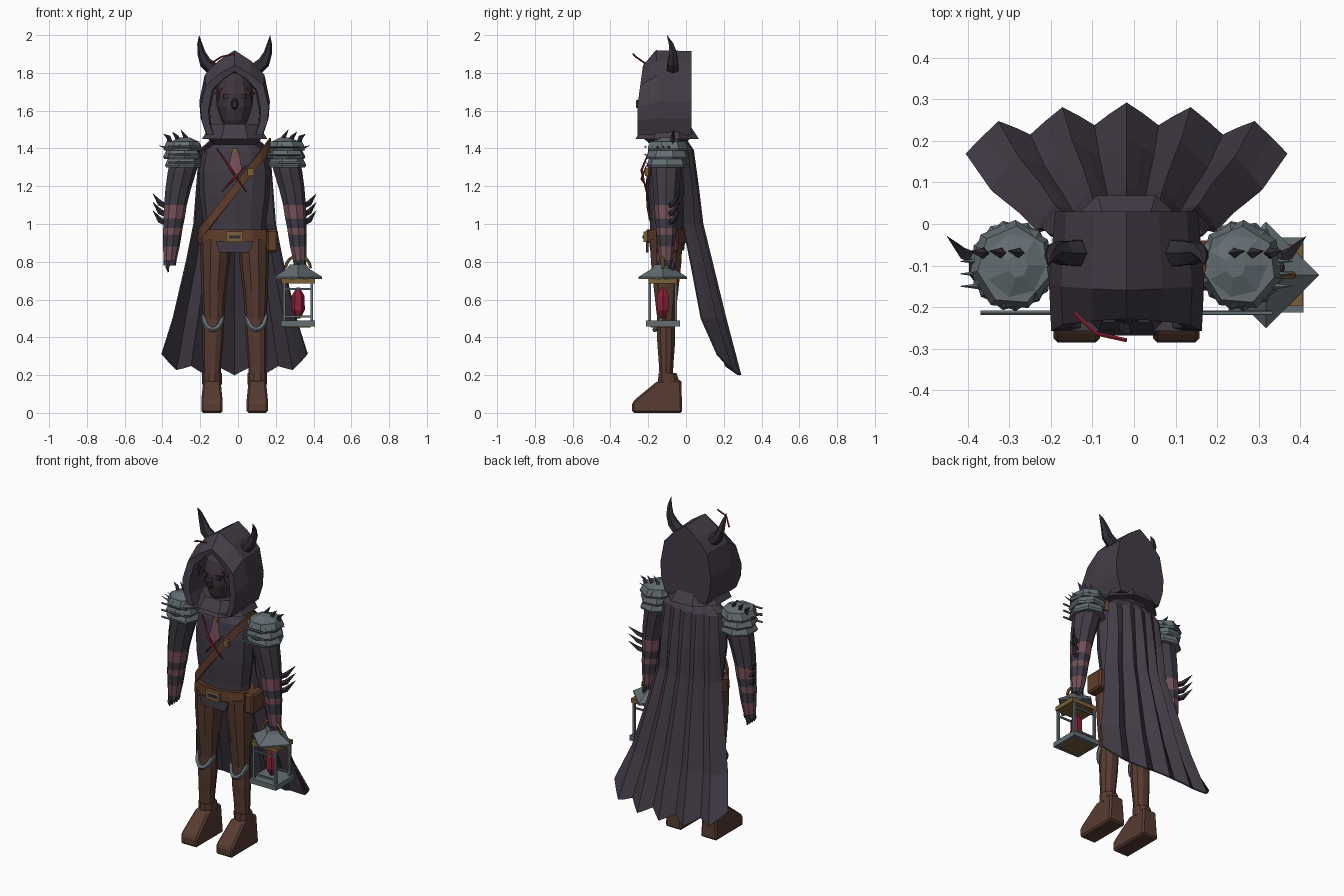
import bpy, bmesh, math
from mathutils import Vector, Quaternion

if "Cube" in bpy.data.objects:
    bpy.data.objects.remove(bpy.data.objects["Cube"], do_unlink=True)

BODY = Vector((-0.018, 0, 0))   # body axis
CY = -0.1                       # depth of the body centre


def mat(name, code):
    lin = [((int(code[i:i + 2], 16) / 255 + 0.055) / 1.055) ** 2.4 for i in (0, 2, 4)]
    m = bpy.data.materials.new(name)
    m.use_nodes = True
    m.diffuse_color = (*lin, 1)
    m.node_tree.nodes["Principled BSDF"].inputs["Base Color"].default_value = (*lin, 1)
    return m


CLOTH = mat("dark cloth", "433c47")
SHIRT = mat("shirt cloth", "413b45")
BROWN = mat("brown trousers", "573b31")
LEATHER = mat("belt leather", "603d2b")
STEEL = mat("grey steel", "636d72")
PINK = mat("faded pink wrap", "75505a")
RED = mat("blood red", "8a2038")
GOLD = mat("dull gold", "7a6038")
HORN = mat("dark horn", "322d37")
SKIN = mat("shadowed face", "40363d")


def make(name, verts, faces, material):
    me = bpy.data.meshes.new(name)
    me.from_pydata([Vector(v) + BODY for v in verts], [], faces)
    bm = bmesh.new()
    bm.from_mesh(me)
    bmesh.ops.remove_doubles(bm, verts=bm.verts, dist=0.0002)
    bmesh.ops.recalc_face_normals(bm, faces=bm.faces)
    bm.to_mesh(me)
    bm.free()
    me.materials.append(material)
    ob = bpy.data.objects.new(name, me)
    bpy.context.collection.objects.link(ob)
    return ob


def skin(name, rings, material, closed=True, caps=True):
    """Join equal rings of points with quads."""
    n = len(rings[0])
    faces = [(r * n + i, r * n + (i + 1) % n, (r + 1) * n + (i + 1) % n, (r + 1) * n + i)
             for r in range(len(rings) - 1) for i in range(n if closed else n - 1)]
    if caps:
        faces += [tuple(range(n)), tuple((len(rings) - 1) * n + i for i in range(n))]
    return make(name, [p for r in rings for p in r], faces, material)


def loft(name, sections, material, n=10, turn=0.0, caps=True):
    """Stack ellipses given as x, y, z, rx, ry."""
    angles = [turn + math.tau * i / n for i in range(n)]
    return skin(name, [[(x + rx * math.cos(a), y + ry * math.sin(a), z) for a in angles]
                       for x, y, z, rx, ry in sections], material, caps=caps)


def tube(name, pts, radii, material, n=5):
    pts = [Vector(p) for p in pts]
    rings, q, last = [], Quaternion(), Vector((0, 0, 1))
    for i, p in enumerate(pts):
        t = (pts[min(i + 1, len(pts) - 1)] - pts[max(i - 1, 0)]).normalized()
        q = last.rotation_difference(t) @ q
        last = t
        r = radii[i] if isinstance(radii, (list, tuple)) else radii
        rings.append([p + q @ Vector((r * math.cos(math.tau * k / n), r * math.sin(math.tau * k / n), 0))
                      for k in range(n)])
    return skin(name, rings, material, n > 2)


def box(name, c, size, material, taper=1.0):
    hx, hy, hz = (s / 2 for s in size)
    rings = [[(c[0] + sx * hx * k, c[1] + sy * hy, c[2] + sz * hz)
              for sx, sy in ((-1, -1), (1, -1), (1, 1), (-1, 1))] for sz, k in ((-1, taper), (1, 1))]
    return skin(name, rings, material)


def modifier(ob, kind, **settings):
    m = ob.modifiers.new(kind.title(), kind)
    for k, v in settings.items():
        setattr(m, k, v)


# Torso, pelvis and neck
loft("torso", [(0, CY, z, rx, ry) for z, rx, ry in (
    (.92, .165, .09), (1.0, .165, .09), (1.15, .185, .1), (1.28, .19, .1),
    (1.38, .17, .09), (1.43, .1, .07), (1.5, .07, .06))], SHIRT, 12)
loft("pelvis", [(0, CY, .86, .165, .09), (0, CY, .95, .18, .1)], BROWN, 12)

# Belt, buckle, hanging cloth and pouch
loft("belt", [(0, CY, .9, .198, .112), (0, CY, .97, .192, .11)], LEATHER, 12)
box("buckle", (0, -.215, .932), (.09, .02, .055), GOLD)
box("buckle_slot", (0, -.227, .932), (.06, .006, .015), HORN)
box("front_cloth", (0, -.205, .88), (.2, .012, .06), SHIRT, .8)
modifier(box("belt_pouch", (.2, CY, .91), (.06, .12, .12), LEATHER), "BEVEL", width=.01, segments=1)

# Diagonal chest strap wrapped round the torso
strap = skin("chest_strap", [[(.193 * math.cos(a), CY + .112 * math.sin(a),
                               1.18 + 1.25 * .193 * math.cos(a) + dz)
                              for a in (math.tau * i / 24 for i in range(24))]
                             for dz in (-.033, .033)], LEATHER, caps=False)
modifier(strap, "SOLIDIFY", thickness=.01)
box("strap_buckle", (.085, -.208, 1.275), (.035, .02, .04), GOLD)
box("collar_clasp", (0, -.19, 1.385), (.03, .02, .03), GOLD)

# Chest wound
make("chest_patch", [(-.035, -.208, 1.29), (0, -.212, 1.25), (.04, -.208, 1.28),
                     (.025, -.2, 1.38), (-.015, -.2, 1.38)], [(0, 1, 2, 3, 4)], PINK)
for a, b in (((-.095, 1.4), (.063, 1.17)), ((-.07, 1.17), (.06, 1.31))):
    mid = ((a[0] + b[0]) / 2, (a[1] + b[1]) / 2)
    tube("chest_scratch", [(p[0], y, p[1]) for p, y in ((a, -.19), (mid, -.235), (b, -.21))],
         [.003, .007, .003], RED)

# Legs, boots and arms, mirrored
for s, side in ((1, "left_"), (-1, "right_")):
    loft(side + "leg", [(s * x, CY - .005, z, rx, ry) for x, z, rx, ry in (
        (.12, .16, .045, .036), (.12, .25, .048, .04), (.115, .38, .055, .05), (.112, .5, .056, .05),
        (.11, .65, .066, .068), (.103, .8, .078, .085), (.1, .92, .083, .09))], BROWN, 10)
    loft(side + "boot_cuff", [(s * .12, CY + .01, .15, .052, .062), (s * .12, CY + .002, .21, .052, .05)],
         BROWN, 10)
    profile = ((-.285, 0), (-.285, .055), (-.265, .075), (-.15, .17), (-.025, .175), (-.02, 0))
    boot = skin(side + "boot", [[(s * .12 + e * (.056 if z < .1 else .046), y, z) for y, z in profile]
                                for e in (-1, 1)], BROWN)
    modifier(boot, "BEVEL", width=.01, segments=1)
    arc = [math.pi * (1 + i / 8) for i in range(9)]
    tube(side + "knee_guard", [(s * .115 + .05 * math.cos(a), -.115 + .05 * math.sin(a),
                               .515 + .075 * math.sin(a)) for a in arc], .014, STEEL)

    arm = loft(side + "arm", [(s * x, CY - .005, z, r, r * 1.02) for x, z, r in (
        (.235, 1.41, .05), (.26, 1.36, .078), (.28, 1.28, .078), (.3, 1.19, .07), (.315, 1.1, .062),
        (.322, 1.03, .058), (.328, .98, .053), (.331, .945, .051), (.336, .88, .045),
        (.343, .81, .036), (.345, .78, .034))], SHIRT, 9)
    arm.data.materials.append(PINK)
    for f in arm.data.polygons:
        if any(lo < f.center.z < hi for lo, hi in ((1.03, 1.1), (.945, .98), (.81, .88))):
            f.material_index = 1
    for i in range(4):
        y = CY - .038 + .022 * i
        tube(side + "finger", [(s * .345, y, .8), (s * .355, y, .77), (s * .35, y, .745)],
             [.013, .011, .004], SHIRT)
    for i in range(3):
        z = 1.0 + .045 * i
        tube(side + "forearm_spike", [(s * .35, -.09, z), (s * .395, -.07, z + .02),
                                      (s * .432, -.03, z + .07)], [.016, .015, .001], HORN, 4)

    # Layered shoulder armour
    for i in range(3):
        z = 1.3 + .044 * i
        loft(side + "shoulder_plate", [(s * .275, CY, z, .098, .106), (s * .275, CY, z + .012, .104, .11),
                                       (s * .272, CY, z + .05, .088, .095)], STEEL, 7, .3 * i)
    loft(side + "shoulder_cap", [(s * .272, CY, 1.405, .1, .106), (s * .268, CY, 1.435, .08, .085),
                                 (s * .262, CY, 1.458, .025, .03)], STEEL, 7)
    for i in range(3):
        z = 1.325 + .042 * i
        tube(side + "armour_rod", [(s * .18, -.214, z), (s * .352, -.214, z)], .006, STEEL)
        x = .25 + .045 * i
        tube(side + "shoulder_spike", [(s * x, -.07, 1.425), (s * (x + .01), -.07, 1.46),
                                       (s * (x + .035), -.065, 1.5 - .012 * i)],
             [.014, .012, .001], HORN, 4)
        tube(side + "side_spike", [(s * .35, -.15 + .03 * i, 1.4), (s * .4, -.15 + .03 * i, 1.415)],
             [.008, .001], STEEL, 4)

    # Horns and eyes
    tube(side + "horn", [(s * .115, -.07, 1.82), (s * .155, -.07, 1.855), (s * .176, -.068, 1.905),
                         (s * .185, -.08, 1.955), (s * .188, -.1, 1.998)],
         [.036, .032, .022, .013, .001], HORN, 6)
    box(side + "eye", (s * .043, -.23, 1.675), (.03, .014, .028), HORN)
    tube(side + "face_scratch", [(s * .1, -.225, 1.74), (s * .08, -.232, 1.69), (s * .095, -.222, 1.64)],
         [.002, .005, .002], RED)
    tube(side + "cheek_cut", [(s * .065, -.222, 1.72), (s * .085, -.226, 1.7), (s * .11, -.22, 1.69)],
         [.002, .004, .002], RED)

# Head and nose
loft("head", [(0, -.125, z, rx, ry) for z, rx, ry in (
    (1.5, .045, .06), (1.55, .07, .09), (1.62, .094, .112), (1.69, .1, .115),
    (1.76, .085, .1), (1.8, .045, .06))], SKIN, 12)
tube("nose", [(0, -.225, 1.665), (0, -.25, 1.645), (0, -.25, 1.625), (0, -.23, 1.61)],
     [.008, .019, .019, .008], HORN, 6)

# Hood: one arch profile carried from the back to the rim and into the opening
half = [(.15, 1.47), (.18, 1.56), (.187, 1.65), (.158, 1.79), (.085, 1.865)]
arch = half + [(0, 1.92)] + [(-x, z) for x, z in reversed(half)]
hood = []
for y_top, y_low, sx, sz in ((.03, .03, .92, .99), (-.16, -.14, 1, 1), (-.228, -.258, .97, .82),
                             (-.222, -.25, .74, .75), (-.08, -.08, .7, .74)):
    hood.append([(x * sx, y_low + (y_top - y_low) * max(0, (z - 1.65) / .27), 1.47 + (z - 1.47) * sz)
                 for x, z in arch])
skin("hood", hood, CLOTH)
loft("cowl", [(0, CY, 1.45, .188, .182), (0, CY, 1.475, .17, .165), (0, CY, 1.53, .14, .125)],
     CLOTH, 8, math.pi / 8)
loft("scarf", [(0, CY, 1.42, .11, .09), (0, CY, 1.46, .15, .14)], CLOTH, 10)
tube("hood_thread", [(-.125, -.215, 1.85), (-.07, -.265, 1.885), (0, -.28, 1.9)], .005, RED)

# Pleated cape
rows = ((1.44, .13, .0, .03, .003), (1.39, .185, .03, .05, .007), (1.2, .2, .05, .05, .013),
        (1.0, .215, .07, .07, .017), (.8, .255, .115, .07, .021), (.5, .325, .185, .08, .024),
        (.22, .385, .262, .07, .026))
cape = []
for z, w, yc, bend, pleat in rows:
    low = 1 if z < .3 else 0
    ring = []
    for k in range(-10, 11):
        u, fold = k / 10, math.cos(math.tau * k / 4)
        ring.append((u * w, yc - bend * u * u + pleat * fold, z + low * (.07 * u ** 4 - .02 * fold)))
    cape.append(ring)
modifier(skin("cape", cape, CLOTH, closed=False, caps=False), "SOLIDIFY", thickness=.01, offset=0)

# Lantern
LX, LY = .336, -.123
loft("lantern_roof", [(LX, LY, z, r, r) for z, r in (
    (.71, .128), (.72, .128), (.765, .055), (.785, .045))], STEEL, 4)
box("lantern_collar", (LX, LY, .698), (.178, .15, .026), GOLD)
box("lantern_base", (LX, LY, .473), (.18, .18, .03), STEEL)
box("lantern_foot", (LX, LY, .457), (.13, .13, .012), GOLD)
for sx in (-1, 1):
    for sy in (-1, 1):
        box("lantern_post", (LX + sx * .073, LY + sy * .068, .585), (.014, .014, .21), STEEL)
    box("lantern_rail", (LX, LY + sx * .068, .51), (.14, .008, .01), STEEL)
    box("lantern_rail", (LX, LY + sx * .068, .655), (.14, .008, .01), STEEL)
loft("lantern_crystal", [(LX, LY, z, r, r) for z, r in (
    (.5, .012), (.545, .036), (.62, .034), (.665, .008))], RED, 6)
tube("lantern_handle", [(LX + .065 * math.cos(a), LY, .765 + .065 * math.sin(a))
                        for a in (math.pi * i / 8 for i in range(9))], .009, GOLD)
